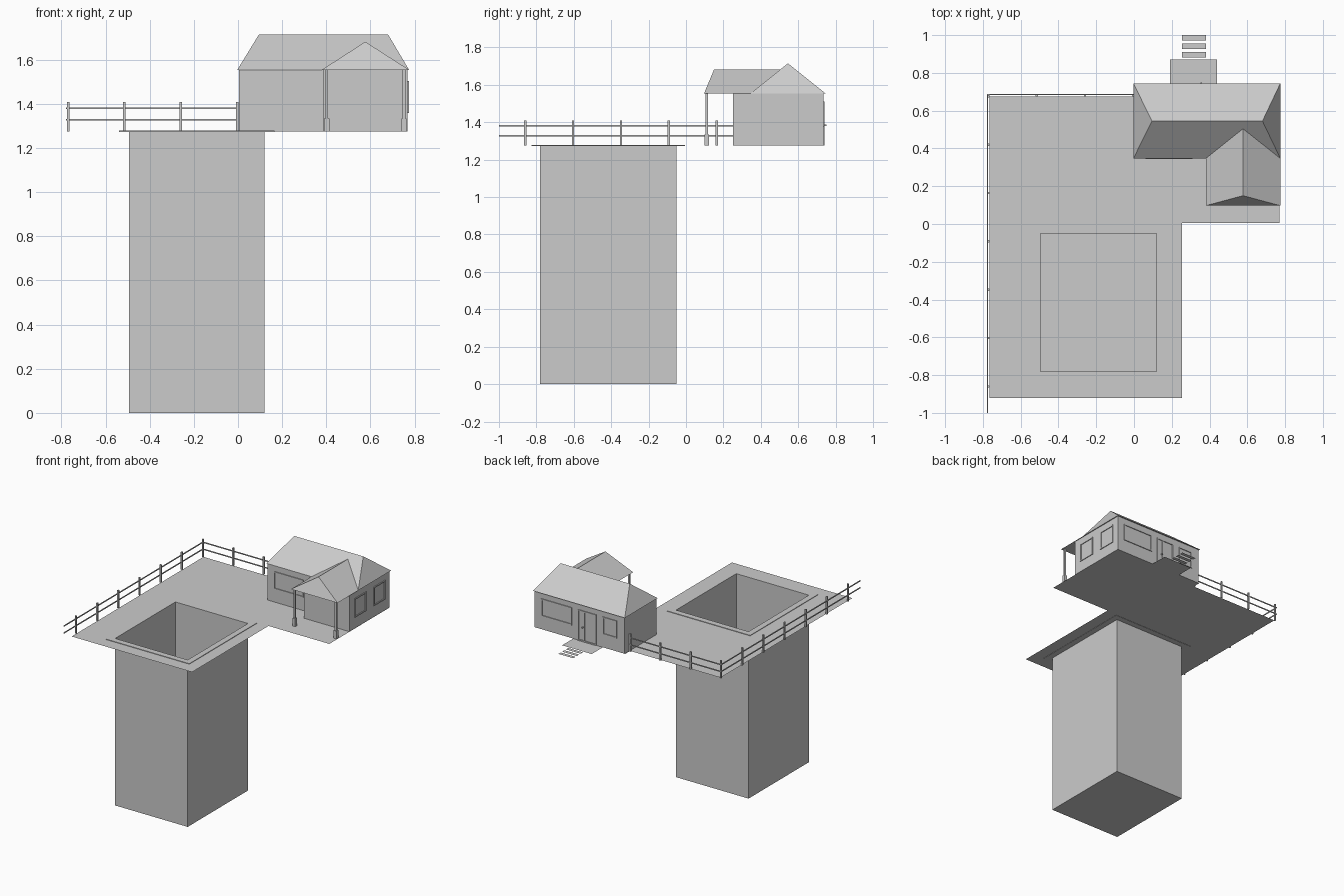
import bpy, bmesh
from mathutils import Vector

if "Cube" in bpy.data.objects:
    bpy.data.objects.remove(bpy.data.objects["Cube"])

DECK = 1.275
EAVE = 1.555


def finish(name, bm):
    me = bpy.data.meshes.new(name)
    bm.to_mesh(me)
    bm.free()
    ob = bpy.data.objects.new(name, me)
    bpy.context.collection.objects.link(ob)
    return ob


def mesh(name, verts, faces):
    bm = bmesh.new()
    vs = [bm.verts.new(v) for v in verts]
    for f in faces:
        bm.faces.new([vs[i] for i in f])
    bmesh.ops.recalc_face_normals(bm, faces=bm.faces)
    return finish(name, bm)


def add_box(bm, lo, hi):
    lo, hi = Vector(lo), Vector(hi)
    vs = bmesh.ops.create_cube(bm, size=1)["verts"]
    for v in vs:
        v.co = (lo + hi) / 2 + v.co * (hi - lo)


def boxes(name, spans):
    bm = bmesh.new()
    for lo, hi in spans:
        add_box(bm, lo, hi)
    return finish(name, bm)


def rect(x0, y0, x1, y1):
    return [(x0, y0), (x1, y0), (x1, y1), (x0, y1)]


def sheet(name, z, *loops):
    """Flat sheet bounded by an outline, with optional holes."""
    bm = bmesh.new()
    for pts in loops:
        vs = [bm.verts.new((x, y, z)) for x, y in pts]
        for a, b in zip(vs, vs[1:] + vs[:1]):
            bm.edges.new((a, b))
    bmesh.ops.triangle_fill(bm, edges=bm.edges[:], use_beauty=True, normal=(0, 0, 1))
    return finish(name, bm)


# Deck with the pool opening
inner = rect(-0.495, -0.78, 0.12, -0.05)
outer = rect(-0.54, -0.825, 0.165, -0.005)
sheet("deck", DECK,
      [(-0.765, -0.92), (0.255, -0.92), (0.255, 0.005), (0.77, 0.005), (0.77, 0.735),
       (0.44, 0.735), (0.44, 0.87), (0.19, 0.87), (0.19, 0.735), (0.0, 0.735),
       (0.0, 0.675), (-0.765, 0.675)], outer)

# Pool coping
coping = sheet("pool_coping", DECK + 0.004, outer, inner)
mod = coping.modifiers.new("thickness", "SOLIDIFY")
mod.thickness = 0.006

# Deep pool shaft, open at the top
mesh("pool_shaft", [(x, y, z) for z in (0, DECK + 0.002) for x, y in inner],
     [(3, 2, 1, 0)] + [(i, (i + 1) % 4, (i + 1) % 4 + 4, i + 4) for i in range(4)])

# Back steps
for i in range(3):
    y = 0.882 + i * 0.045
    sheet(f"back_step_{i + 1}", DECK, rect(0.255, y, 0.38, y + 0.028))

# House walls on an L-shaped plan
plan = [(0.005, 0.35), (0.385, 0.35), (0.385, 0.25), (0.768, 0.25), (0.768, 0.735), (0.005, 0.735)]
n = len(plan)
mesh("house_walls", [(x, y, z) for z in (DECK, EAVE) for x, y in plan],
     [(i, (i + 1) % n, (i + 1) % n + n, i + n) for i in range(n)])

# Hipped main roof and porch roof
mesh("main_roof", [(x, y, EAVE) for x, y in rect(-0.003, 0.347, 0.775, 0.745)]
     + [(0.095, 0.545, 1.715), (0.68, 0.545, 1.715)],
     [(0, 1, 5, 4), (1, 2, 5), (2, 3, 4, 5), (3, 0, 4), (3, 2, 1, 0)])
mesh("porch_roof", [(x, y, EAVE) for x, y in rect(0.38, 0.097, 0.775, 0.347)]
     + [(0.577, 0.15, 1.682), (0.577, 0.505, 1.682)],
     [(0, 1, 4), (1, 2, 5, 4), (2, 3, 5), (3, 0, 4, 5), (3, 2, 1, 0)])

# Porch columns with thicker bases
for name, x in (("left", 0.402), ("right", 0.752)):
    boxes(f"{name}_porch_column",
          [((x - w, 0.112 - w, a), (x + w, 0.112 + w, b))
           for w, a, b in ((0.012, DECK, 1.335), (0.0065, 1.335, EAVE))])


def frame(name, axis, wall, out, a0, a1, z0, z1, t=0.009, d=0.006, mullions=()):
    """Rectangular frame on a wall facing along the given axis."""
    bars = [(a0, a0 + t, z0, z1), (a1 - t, a1, z0, z1),
            (a0, a1, z0, z0 + t), (a0, a1, z1 - t, z1)]
    bars += [(m - t / 2, m + t / 2, z0, z1) for m in mullions]
    w0, w1 = sorted((wall, wall + out * d))
    spans = []
    for p, q, r, s in bars:
        if axis == "x":
            spans.append(((w0, p, r), (w1, q, s)))
        else:
            spans.append(((p, w0, r), (q, w1, s)))
    boxes(name, spans)


# Windows and back door
frame("front_window", "y", 0.35, -1, 0.06, 0.31, 1.375, 1.51)
frame("right_window_front", "x", 0.768, 1, 0.31, 0.45, 1.36, 1.505)
frame("right_window_back", "x", 0.768, 1, 0.54, 0.68, 1.36, 1.505)
frame("back_window_wide", "y", 0.735, 1, 0.45, 0.71, 1.375, 1.51)
frame("back_window_small", "y", 0.735, 1, 0.07, 0.19, 1.375, 1.51)
frame("back_door_frame", "y", 0.735, 1, 0.245, 0.4, DECK, 1.51, mullions=(0.345,))
boxes("door_handle", [((0.352, 0.735, 1.381), (0.36, 0.75, 1.389))])

# Fence posts and rails along the left and back
posts = [(-0.77, -0.86 + 0.256 * i) for i in range(7)]
posts += [(-0.515 + 0.2555 * i, 0.68) for i in range(3)]
w = 0.006
boxes("fence_posts", [((x - w, y - w, DECK), (x + w, y + w, 1.41)) for x, y in posts])
rails = []
for z in (1.328, 1.381):
    rails.append(((-0.779, -1.0, z - 0.004), (-0.774, 0.687, z + 0.004)))
    rails.append(((-0.779, 0.682, z - 0.004), (0.0, 0.687, z + 0.004)))
boxes("fence_rails", rails)
